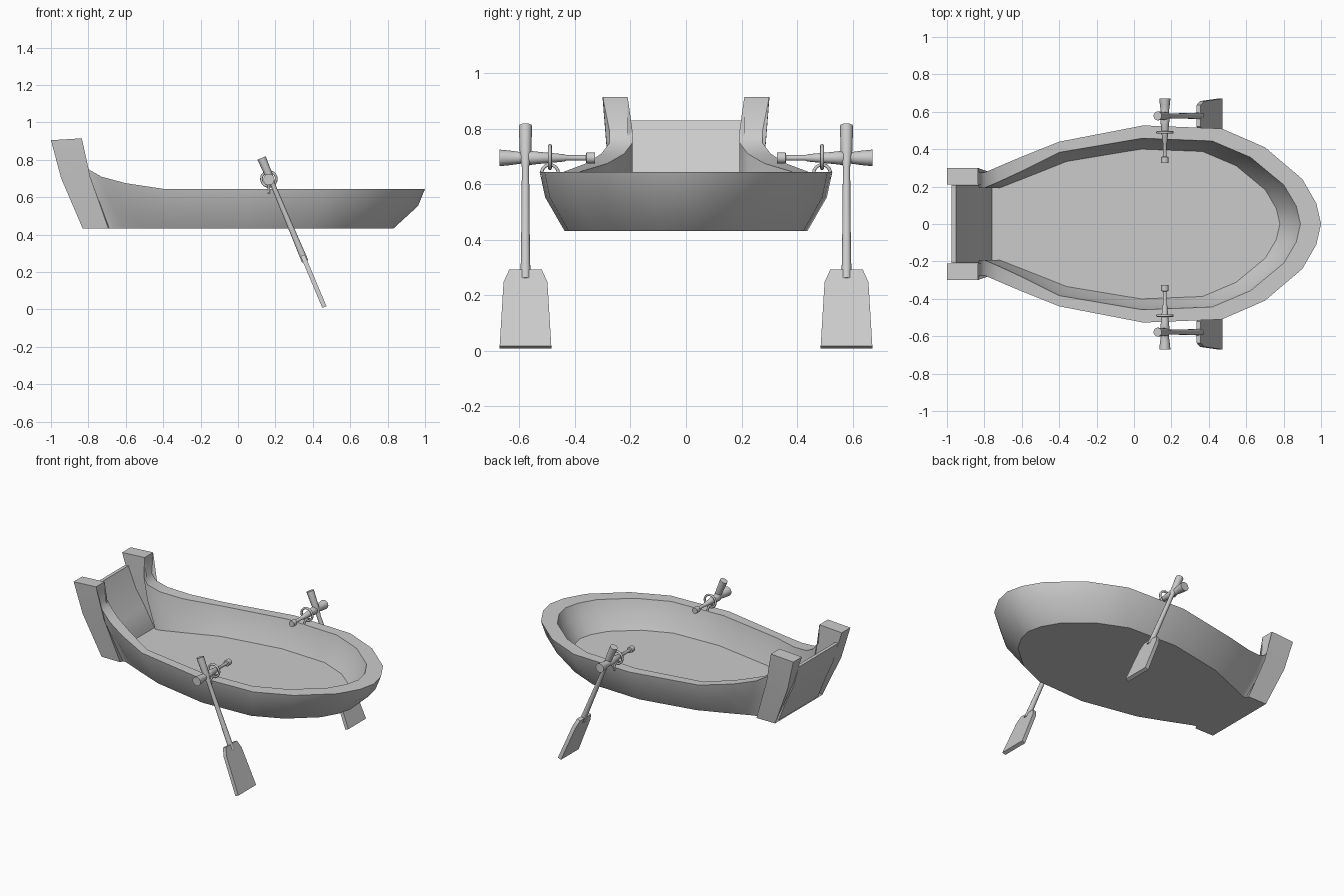
import bpy, bmesh, math
from mathutils import Vector, Matrix

cube = bpy.data.objects.get("Cube")
if cube:
    bpy.data.objects.remove(cube, do_unlink=True)

grey = bpy.data.materials.new("plain_grey")
grey.use_nodes = True
colour = (0.6, 0.6, 0.6, 1)
grey.diffuse_color = colour
grey.node_tree.nodes["Principled BSDF"].inputs["Base Color"].default_value = colour


def lerp(a, b, t):
    return a + (b - a) * t


def finish(name, bm, angle=38):
    bmesh.ops.recalc_face_normals(bm, faces=bm.faces)
    mesh = bpy.data.meshes.new(name)
    bm.to_mesh(mesh)
    bm.free()
    mesh.materials.append(grey)
    obj = bpy.data.objects.new(name, mesh)
    bpy.context.collection.objects.link(obj)
    bpy.ops.object.select_all(action='DESELECT')
    obj.select_set(True)
    bpy.context.view_layer.objects.active = obj
    bpy.ops.object.shade_smooth_by_angle(angle=math.radians(angle))
    return obj


def lathe(name, start, direction, profile, sides=12):
    """Turned part: profile of (distance, radius) along a direction."""
    bm = bmesh.new()
    turn = Vector(direction).to_track_quat('Z', 'Y')
    rings = []
    for d, r in profile:
        rings.append([bm.verts.new(Vector(start) + turn @ Vector(
            (r * math.cos(math.tau * k / sides), r * math.sin(math.tau * k / sides), d)))
            for k in range(sides)])
    for a, b in zip(rings, rings[1:]):
        for k in range(sides):
            n = (k + 1) % sides
            bm.faces.new((a[k], a[n], b[n], b[k]))
    bm.faces.new(rings[0])
    bm.faces.new(rings[-1])
    return finish(name, bm)


def prism(name, outline, thickness, matrix):
    """Flat outline in local XY, extruded evenly along local Z."""
    bm = bmesh.new()
    lower, upper = [[bm.verts.new(matrix @ Vector((x, y, s * thickness / 2)))
                     for x, y in outline] for s in (-1, 1)]
    bm.faces.new(lower)
    bm.faces.new(upper)
    for k in range(len(outline)):
        n = (k + 1) % len(outline)
        bm.faces.new((lower[k], lower[n], upper[n], upper[k]))
    return finish(name, bm)


def ring(name, centre, axis, radius, thin):
    bpy.ops.mesh.primitive_torus_add(
        location=centre, rotation=Vector(axis).to_track_quat('Z', 'Y').to_euler(),
        major_radius=radius, minor_radius=thin, major_segments=20, minor_segments=8)
    obj = bpy.context.object
    obj.name = name
    obj.data.materials.append(grey)
    bpy.ops.object.shade_smooth_by_angle(angle=math.radians(60))


# Hull: rim stations from the stern post round to the bow
BASE, FLOOR, RIM = 0.432, 0.47, 0.645
half = [(-1, .30, .905), (-.835, .30, .915), (-.828, .275, .79), (-.80, .275, .75),
        (-.73, .305, .71), (-.6, .36, .675), (-.4, .44, RIM), (.05, .527, RIM),
        (.47, .51, RIM), (.70, .41, RIM), (.9, .24, RIM), (.975, .11, RIM), (1, 0, RIM)]
stations = half + [(x, -y, z) for x, y, z in reversed(half[:-1])]


def section(x, y, z):
    """Bottom, outer bulge, rim, inner rim, inner bulge, floor."""
    u = min(1, max(0, (-.4 - x) / .4))
    rim = Vector((x, y, z))
    bottom = Vector((x * .83, y * .83, BASE))
    inner = Vector((x * .89 if x > 0 else x, y * lerp(.87, .7, u), z))
    floor = Vector((x * .78 if x > 0 else max(x * .9, -.8), y * lerp(.76, .7, u), FLOOR))

    def bulge(a, b, f):
        m = a.lerp(b, f)
        m.z = lerp(a.z, b.z, .43)
        return m
    return [bottom, bulge(rim, bottom, .22 + .1 * u), rim, inner, bulge(inner, floor, .3), floor]


bm = bmesh.new()
cols = [[bm.verts.new(p) for p in section(*s)] for s in stations]
for a, b in zip(cols, cols[1:]):
    for k in range(5):
        bm.faces.new((a[k], b[k], b[k + 1], a[k + 1]))
for c in (cols[0], cols[-1]):
    bm.faces.new((c[0], c[1], c[4], c[5]))
    bm.faces.new((c[1], c[2], c[3], c[4]))
bm.faces.new([c[0] for c in cols])
bm.faces.new([c[5] for c in cols])
bm.faces.new((cols[0][0], cols[0][5], cols[-1][5], cols[-1][0]))
finish("hull", bm)

# Transom: sloping board between the stern posts
upright = Matrix.Rotation(math.pi / 2, 4, 'X')
prism("transom", [(-.975, .83), (-.94, .7), (-.885, .58), (-.825, BASE), (-.76, BASE),
                  (-.76, FLOOR), (-.83, .59), (-.9, .7), (-.953, .83)], .415, upright)

# Oars with their locks, one on each side
top, tip = Vector((.126, 0, .81)), Vector((.462, 0, .013))
along = (tip - top).normalized()
length = (tip - top).length
for side, label in ((1, "left"), (-1, "right")):
    shift = Vector((0, side * .578, 0))
    lathe(label + "_oar_shaft", top + shift, along,
          [(0, .024), (.12, .02), (.16, .013), (.4, .015), (.6, .018)])
    across = Vector((0, 1, 0))
    frame = Matrix((across, along, across.cross(along))).transposed().to_4x4()
    frame.translation = top + shift
    prism(label + "_oar_blade",
          [(-.058, .565), (.058, .565), (.079, .615), (.093, length),
           (-.093, length), (-.079, .615)], .024, frame)
    # Crosspiece pointing inboard over the rim
    lathe(label + "_crosspiece", (.165, side * .672, .695), (0, -side, 0),
          [(0, .03), (.04, .026), (.09, .019), (.105, .026), (.14, .022), (.235, .013),
           (.24, .01), (.312, .01), (.313, .02), (.345, .02)])
    ring(label + "_lock_ring", (.165, side * .49, .698), (0, 1, 0), .04, .007)
    ring(label + "_lock_loop", (.165, side * .49, .64), (1, 0, 0), .03, .006)
